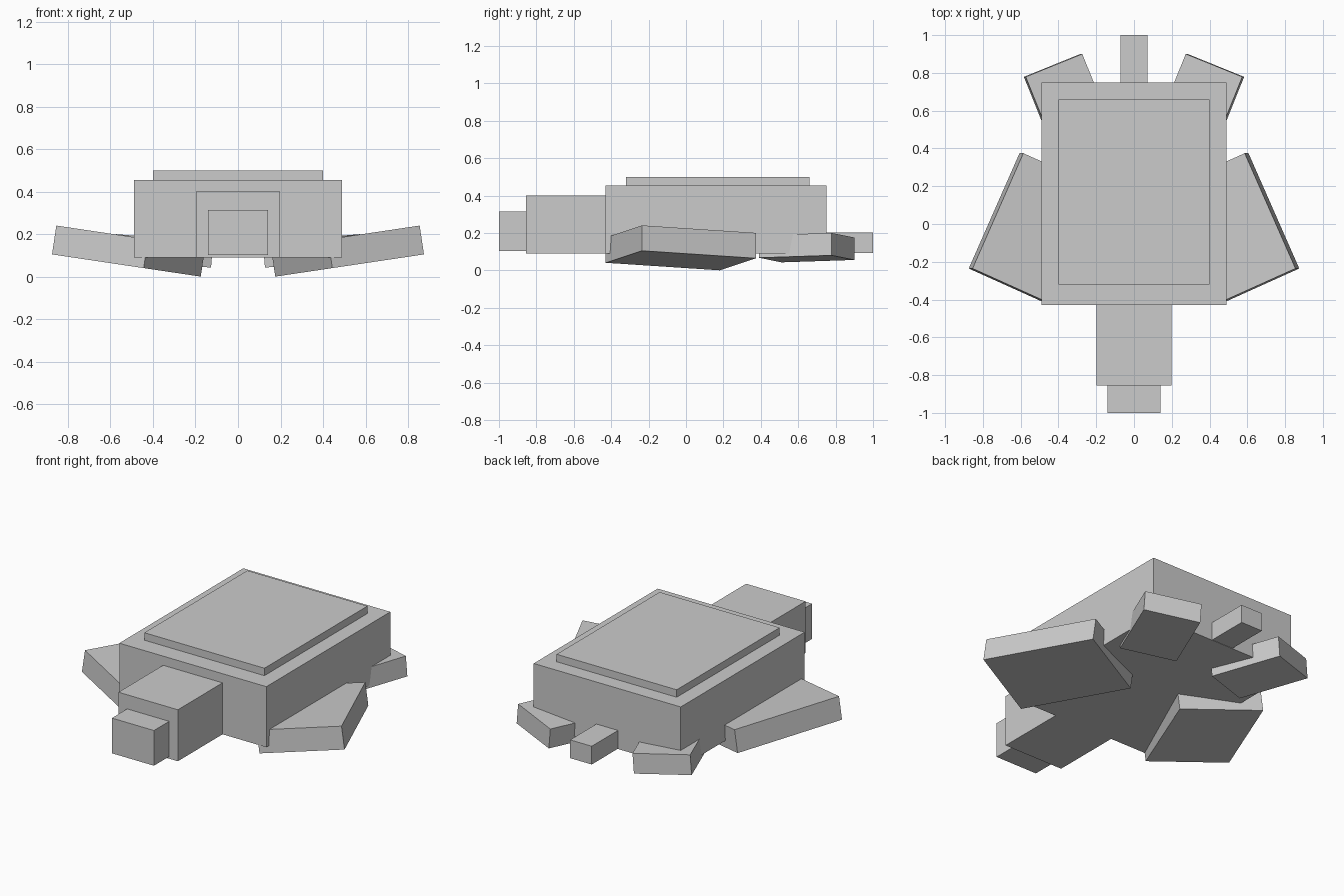
import bpy
from math import radians
from mathutils import Matrix, Vector

if "Cube" in bpy.data.objects:
    bpy.data.objects.remove(bpy.data.objects["Cube"])

grey = bpy.data.materials.new("light_grey")
grey.diffuse_color = (0.6, 0.6, 0.6, 1)
grey.use_nodes = True
grey.node_tree.nodes["Principled BSDF"].inputs["Base Color"].default_value = grey.diffuse_color


def box(name, size, centre, turn=0, tilt=0):
    """Box of a given size, turned about z and then tilted about y (degrees)."""
    bpy.ops.mesh.primitive_cube_add(size=1)
    ob = bpy.context.object
    ob.name = name
    ob.data.transform(Matrix.Diagonal((*size, 1)))
    ob.matrix_world = (Matrix.Translation(Vector(centre))
                       @ Matrix.Rotation(radians(tilt), 4, 'Y')
                       @ Matrix.Rotation(radians(turn), 4, 'Z'))
    ob.data.materials.append(grey)
    return ob


# Shell and its raised top plate
box("shell", (0.98, 1.18, 0.365), (0, 0.16, 0.2725))
box("shell_top", (0.80, 0.98, 0.055), (0, 0.17, 0.4725))

# Head, snout and tail
box("head", (0.396, 0.43, 0.31), (0, -0.64, 0.245))
box("snout", (0.28, 0.16, 0.212), (0, -0.92, 0.209))
box("tail", (0.144, 0.26, 0.11), (0, 0.87, 0.147))

# Flippers, mirrored left and right
for side, label in ((1, "left"), (-1, "right")):
    box("front_flipper_" + label, (0.477, 0.668, 0.137),
        (side * 0.515, -0.0275, 0.1205), side * 24, side * -8.5)
    box("rear_flipper_" + label, (0.324, 0.42, 0.12),
        (side * 0.35, 0.645, 0.1215), side * -22, side * -4.7)
